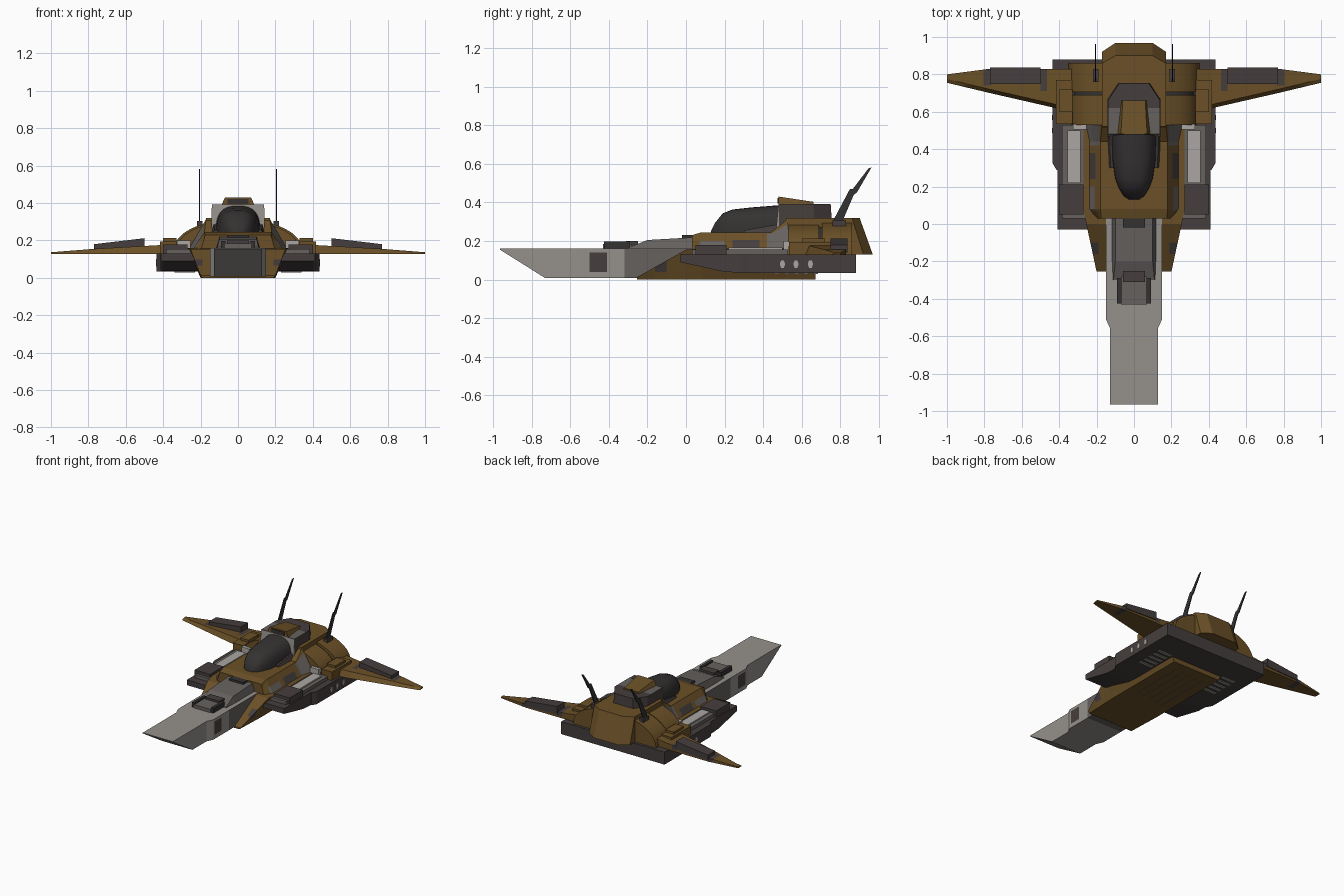
import bpy, bmesh, math
from mathutils import Vector

cube = bpy.data.objects.get("Cube")
if cube:
    bpy.data.objects.remove(cube)


def material(name, *rgb):
    m = bpy.data.materials.new(name)
    m.use_nodes = True
    m.diffuse_color = (*rgb, 1)
    m.node_tree.nodes["Principled BSDF"].inputs["Base Color"].default_value = (*rgb, 1)
    return m


BROWN = material("ochre brown", .145, .08, .02)
GREY = material("warm grey", .30, .28, .26)
MID = material("mid grey", .13, .12, .113)
DARK = material("dark grey", .06, .048, .047)
BLACK = material("charcoal", .035, .031, .031)
LIGHT = material("light grey", .40, .38, .36)


def skin(name, rings, mat, mirror=False, smooth=False):
    """Bridge equal rings of points and cap both ends."""
    bm = bmesh.new()
    loops = [[bm.verts.new(p) for p in ring] for ring in rings]
    n = len(loops[0])
    for a, b in zip(loops, loops[1:]):
        for i in range(n):
            j = (i + 1) % n
            bm.faces.new((a[i], a[j], b[j], b[i]))
    bm.faces.new(loops[0])
    bm.faces.new(loops[-1])
    bmesh.ops.recalc_face_normals(bm, faces=bm.faces)
    me = bpy.data.meshes.new(name)
    bm.to_mesh(me)
    bm.free()
    me.materials.append(mat)
    ob = bpy.data.objects.new(name, me)
    bpy.context.collection.objects.link(ob)
    if mirror:
        ob.modifiers.new("Mirror", "MIRROR").use_mirror_merge = False
    if smooth:
        bpy.ops.object.select_all(action="DESELECT")
        ob.select_set(True)
        bpy.context.view_layer.objects.active = ob
        bpy.ops.object.shade_smooth_by_angle(angle=math.radians(35))
    return ob


def loft(name, stations, mat, cx=0, mirror=False):
    """Trapezoid sections along y: (y, bottom, top, half width low, half width high)."""
    rings = [[(cx - a, y, z0), (cx + a, y, z0), (cx + b, y, z1), (cx - b, y, z1)]
             for y, z0, z1, a, b in stations]
    return skin(name, rings, mat, mirror)


def block(name, x, y, z, mat, mirror=True):
    h = (x[1] - x[0]) / 2
    return loft(name, [(v, z[0], z[1], h, h) for v in y], mat, (x[0] + x[1]) / 2, mirror)


def paint(ob, mat, lo, hi):
    """Cut the faces along a box and recolour what lies inside it."""
    bm = bmesh.new()
    bm.from_mesh(ob.data)
    for corner in (lo, hi):
        for i in range(3):
            no = Vector((i == 0, i == 1, i == 2))
            bmesh.ops.bisect_plane(bm, geom=bm.verts[:] + bm.edges[:] + bm.faces[:],
                                   plane_co=corner, plane_no=no)
    if mat.name not in ob.data.materials:
        ob.data.materials.append(mat)
    slot = ob.data.materials.find(mat.name)
    for f in bm.faces:
        c = f.calc_center_median()
        if all(lo[i] <= c[i] <= hi[i] for i in range(3)):
            f.material_index = slot
    bm.to_mesh(ob.data)
    bm.free()


# Long prow with dark side hatches
prow = loft("prow", [(-.965, .155, .16, .127, .127), (-.73, .008, .16, .127, .127),
                     (-.56, .008, .16, .127, .127), (-.51, .008, .16, .15, .15),
                     (.05, .008, .16, .15, .15)], GREY)
for s in (-1, 1):
    paint(prow, DARK, (s * .14 - .02, -.5, .04), (s * .14 + .02, -.41, .14))
paint(prow, MID, (-1, -.32, -.1), (1, .1, .159))

# Neck and equipment on top of the prow
loft("neck", [(-.3, .14, .165, .12, .11), (-.2, .15, .205, .12, .1),
              (.06, .15, .22, .12, .1)], MID)
block("sensor_block", (-.07, .07), (-.43, -.28), (.15, .185), MID, False)
block("sensor_rail", (.068, .09), (-.425, -.29), (.15, .197), BLACK)
block("sensor_visor", (-.06, .06), (-.31, -.25), (.15, .2), DARK, False)
block("neck_box", (-.06, .06), (-.02, .075), (.18, .23), BLACK, False)

# Lower keel hull with wedge cheeks
keel = loft("keel_hull", [(-.255, 0, .012, .19, .2), (0, 0, .155, .2, .255),
                          (.08, 0, .16, .2, .27), (.67, 0, .16, .2, .27)], BROWN)
for k in range(-2, 3):
    paint(keel, DARK, (k * .06 - .004, .15, -.01), (k * .06 + .004, .6, .001))
paint(keel, DARK, (.19, -.16, .04), (.3, -.1, .2))
paint(keel, DARK, (-.3, -.16, .04), (-.19, -.1, .2))

# Upper hull with camouflage bands
upper = loft("upper_hull", [(.03, .14, .23, .2, .175), (.08, .14, .245, .25, .18),
                            (.44, .14, .245, .25, .18), (.53, .14, .315, .27, .17)], BROWN)
for s in (-1, 1):
    a, b = sorted((s * .185, s * .3))
    paint(upper, MID, (a, .07, .13), (b, .2, .2))
    paint(upper, DARK, (a, .24, .13), (b, .38, .205))
    paint(upper, MID, (a, .42, .13), (b, .54, .29))

# Side sponsons and rear deck
pod = loft("side_sponson", [(-.03, .09, .13, .12, .12), (.2, .04, .13, .12, .12),
                            (.29, .035, .13, .12, .12)], DARK, .29, True)
loft("rear_sponson", [(.29, .035, .13, .12, .12), (.325, .035, .13, .14, .14),
                      (.88, .035, .13, .14, .14)], DARK, .295, True)
block("rear_deck", (-.16, .16), (.5, .88), (.035, .13), DARK, False)
block("sponson_cover", (.24, .385), (.03, .53), (.12, .155), MID)
block("sponson_vent", (.285, .355), (.22, .5), (.15, .165), LIGHT)
block("sponson_box", (.27, .4), (.05, .21), (.12, .178), DARK)
for k in range(5):
    y = .46 + k * .05
    block("belly_vent", (.23, .34), (y, y + .025), (.029, .04), GREY)
for y in (.5, .57, .645):
    hexes = [[(x, y + .014 * math.cos(a * math.pi / 3), .08 + .023 * math.sin(a * math.pi / 3))
              for a in range(6)] for x in (.43, .438)]
    skin("port_light", hexes, LIGHT, True)


# Rounded engine shoulders
def arch(w, h, y, z=.125, n=20, p=1):
    out = []
    for i in range(n + 1):
        c, s = math.cos(math.pi * i / n), max(0, math.sin(math.pi * i / n))
        out.append((math.copysign(w * abs(c) ** p, c), y, z + h * s ** p))
    return out


for name, w, h, y0, y1, m in (("shoulder_front", .335, .178, .53, .69, BROWN),
                              ("shoulder_seam", .322, .168, .68, .72, BLACK),
                              ("shoulder_rear", .35, .185, .705, .86, BROWN)):
    skin(name, [arch(w, h, y0, p=.9), arch(w, h, y1, p=.9)], m, smooth=True)
block("shoulder_strip", (.255, .325), (.505, .535), (.13, .2), LIGHT)

# Tapered tail body
def outline(hw, chamfer, y0, y1, y2, z):
    return [(-hw, y0, z), (hw, y0, z), (hw, y1, z),
            (chamfer, y2, z), (-chamfer, y2, z), (-hw, y1, z)]


skin("tail_body", [outline(.172, .1, .5, .92, .968, .13),
                   outline(.17, .1, .52, .86, .9, .32)], BROWN)

# Cabin block, roof hatch and canopy
cabin = skin("cabin", [outline(.143, .085, .465, .67, .76, .24),
                       outline(.14, .08, .48, .66, .75, .392)], DARK)
paint(cabin, GREY, (-.2, .46, .24), (.2, .481, .389))
paint(cabin, MID, (-.2, .482, .39), (-.06, .62, .4))
paint(cabin, MID, (.06, .482, .39), (.2, .62, .4))
loft("roof_hatch", [(.48, .385, .43, .09, .07), (.66, .385, .403, .07, .06)], BROWN)
block("hatch_slit", (-.055, .055), (.475, .482), (.395, .422), BLACK, False)
skin("canopy", [arch(w, h, y, .243, 16, .75) for y, w, h in
                ((.13, .025, .01), (.15, .055, .05), (.19, .08, .1), (.24, .1, .12),
                 (.34, .115, .131), (.48, .12, .142))], BLACK, smooth=True)
loft("canopy_frame", [(.3, .24, .255, .135, .125), (.47, .24, .285, .143, .13)], DARK)

# Wings with raised flap housings and root fairings
wing = skin("wing", [[(x, le, .128), (x, te, .128), (x, te, top), (x, le + .02, top)]
                     for x, le, te, top in ((.33, .6, .83, .188), (.42, .62, .83, .175),
                                            (.77, .7, .83, .155), (1, .755, .8, .137))],
            BROWN, True)
paint(wing, DARK, (.765, .74, .12), (.805, .9, .2))
paint(wing, DARK, (.465, .71, .14), (.5, .9, .2))
skin("wing_flap", [[(.5, y, .15), (.77, y, .14), (.77, y, .18), (.5, y, .212)]
                   for y in (.748, .836)], DARK, True)
block("wing_root", (.33, .418), (.535, .77), (.125, .195), BROWN)
block("wing_root_step", (.33, .4), (.6, .72), (.19, .212), BROWN)

# Swept antenna blades
blade = ((.76, .3), (.85, .47), (.865, .47), (.945, .575), (.962, .582), (.885, .45),
         (.87, .44), (.81, .3))
skin("antenna", [[(x, y, z) for y, z in blade] for x in (.202, .209)], BLACK, True)
block("antenna_base", (.19, .22), (.76, .83), (.26, .305), DARK)
